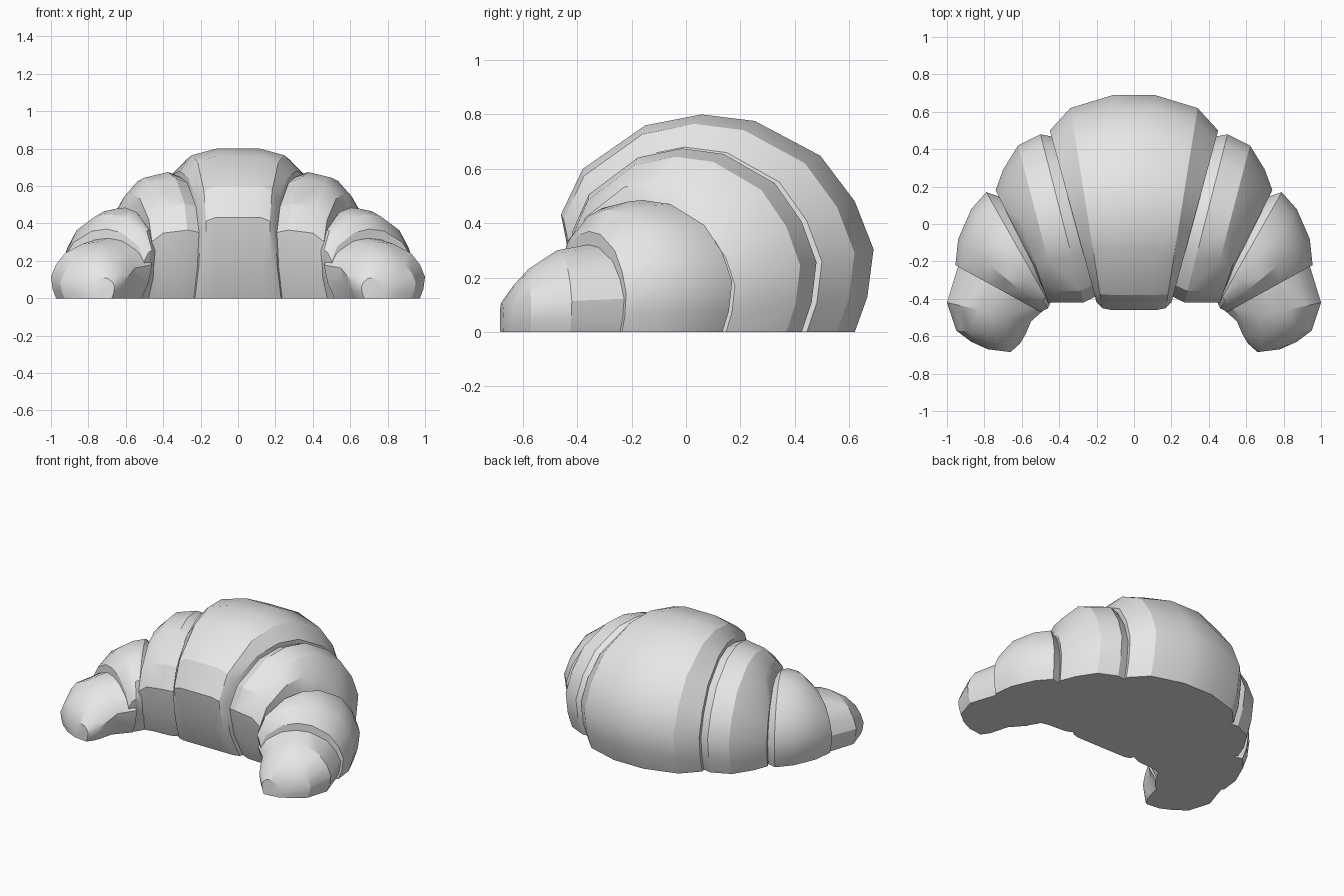
import bpy
import bmesh
import math

cube = bpy.data.objects.get("Cube")
if cube:
    bpy.data.objects.remove(cube, do_unlink=True)

# Single pastry colour
COLOUR = (0.8, 0.8, 0.8, 1.0)
mat = bpy.data.materials.new("plain_pale_grey")
mat.use_nodes = True
mat.diffuse_color = COLOUR
bsdf = next(n for n in mat.node_tree.nodes if n.type == 'BSDF_PRINCIPLED')
bsdf.inputs["Base Color"].default_value = COLOUR
bsdf.inputs["Roughness"].default_value = 0.8

# Domed cross-section with a flat base: (share of width, share of height)
DOME = [(.12, 0), (.04, .25), (0, .54), (.07, .75), (.27, .95), (.45, 1),
        (.62, .97), (.83, .81), (.94, .6), (1, .38), (.98, .16), (.94, 0)]


def loft_roll(name, sections, side=1):
    """Skin a roll through upright sections given as (outer, inner, height)."""
    bm = bmesh.new()
    rings = []
    for (ox, oy), (ix, iy), height in sections:
        rings.append([bm.verts.new((side * (ix + (ox - ix) * u),
                                    iy + (oy - iy) * u, height * v))
                      for u, v in DOME])
    count = len(DOME)
    for a, b in zip(rings, rings[1:]):
        for i in range(count):
            j = (i + 1) % count
            bm.faces.new((a[i], a[j], b[j], b[i]))
    bm.faces.new(rings[0])
    bm.faces.new(rings[-1])
    bmesh.ops.recalc_face_normals(bm, faces=bm.faces)
    mesh = bpy.data.meshes.new(name)
    bm.to_mesh(mesh)
    bm.free()
    mesh.materials.append(mat)
    obj = bpy.data.objects.new(name, mesh)
    bpy.context.collection.objects.link(obj)
    bpy.ops.object.select_all(action='DESELECT')
    obj.select_set(True)
    bpy.context.view_layer.objects.active = obj
    bpy.ops.object.shade_smooth_by_angle(angle=math.radians(28))
    return obj


# Large middle roll, symmetrical about the centre
half = [((.11, .69), (.12, -.46), .80),
        ((.34, .62), (.17, -.45), .765),
        ((.45, .50), (.20, -.42), .68)]
other = [((-o[0], o[1]), (-i[0], i[1]), h) for o, i, h in reversed(half)]
loft_roll("middle_roll", other + half)

# Paired rolls stepping down towards the tips
SHOULDER = [((.40, .46), (.15, -.36), .63),
            ((.50, .48), (.27, -.42), .675),
            ((.62, .42), (.40, -.42), .645),
            ((.70, .29), (.46, -.42), .56),
            ((.74, .18), (.47, -.36), .45)]
ARM = [((.70, .14), (.42, -.34), .42),
       ((.79, .17), (.45, -.43), .485),
       ((.87, .08), (.46, -.45), .48),
       ((.94, -.08), (.48, -.46), .45),
       ((.955, -.22), (.50, -.47), .37)]
TIP = [((.92, -.16), (.46, -.44), .33),
       ((1.0, -.42), (.55, -.52), .30),
       ((.95, -.57), (.58, -.59), .23),
       ((.87, -.63), (.61, -.64), .17),
       ((.78, -.67), (.66, -.685), .11)]
for label, side in (("left", 1), ("right", -1)):
    loft_roll(label + "_shoulder_roll", SHOULDER, side)
    loft_roll(label + "_arm_roll", ARM, side)
    loft_roll(label + "_tip", TIP, side)
